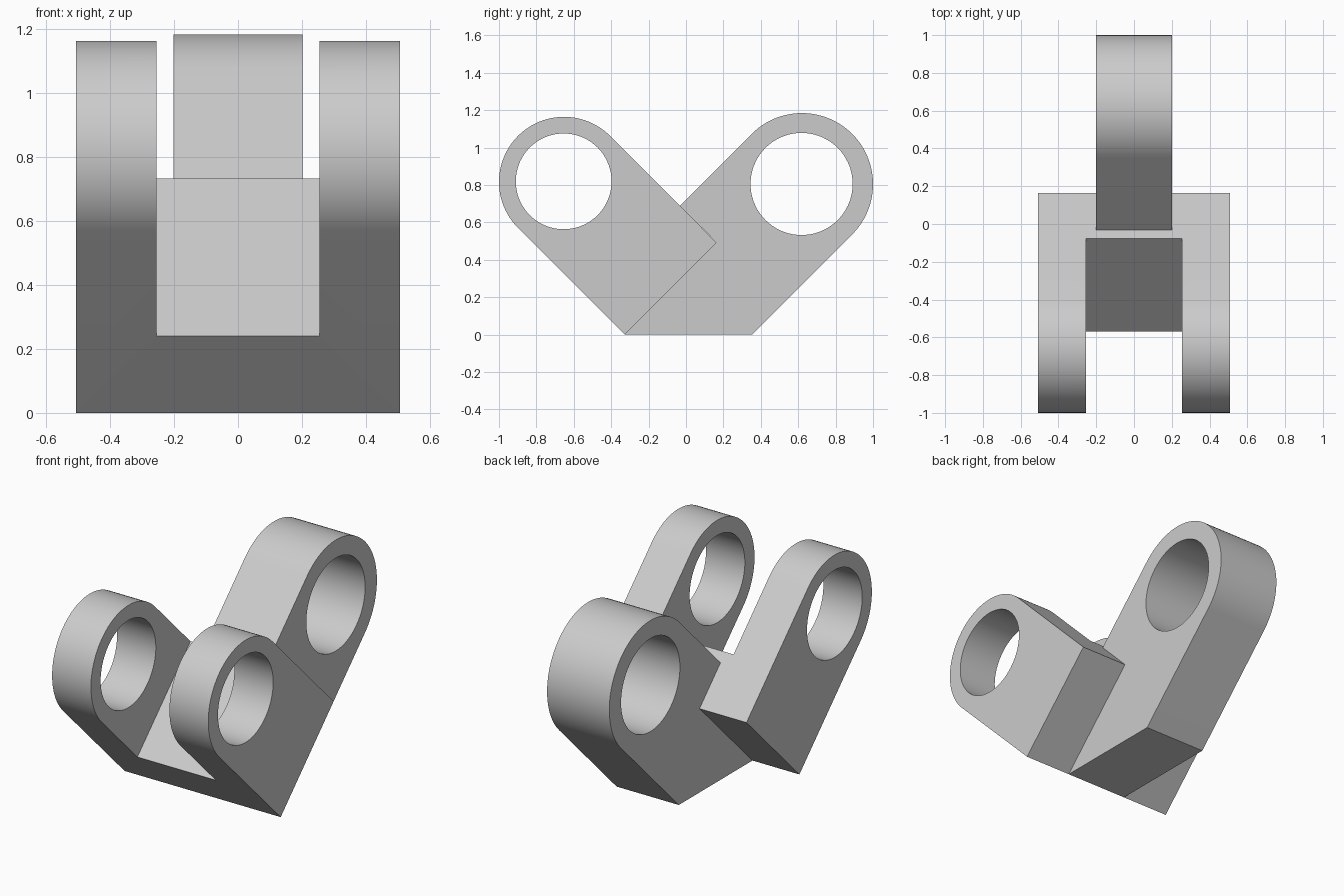
import bpy, bmesh, math

if "Cube" in bpy.data.objects:
    bpy.data.objects.remove(bpy.data.objects["Cube"])

grey = bpy.data.materials.new("plain grey")
grey.diffuse_color = (0.6, 0.6, 0.6, 1)
grey.use_nodes = True
grey.node_tree.nodes["Principled BSDF"].inputs["Base Color"].default_value = grey.diffuse_color


def arc(cy, cz, r, start, end, n):
    """Points on an arc in the side plane, angles in degrees."""
    angles = [math.radians(start + (end - start) * i / n) for i in range(n + 1)]
    return [(cy + r * math.cos(a), cz + r * math.sin(a)) for a in angles]


def prism(name, profile, half_width):
    """Side profile (y, z) extruded evenly to both sides along x."""
    bm = bmesh.new()
    face = bm.faces.new([bm.verts.new((-half_width, y, z)) for y, z in profile])
    new = bmesh.ops.extrude_face_region(bm, geom=[face])["geom"]
    verts = [v for v in new if isinstance(v, bmesh.types.BMVert)]
    bmesh.ops.translate(bm, verts=verts, vec=(2 * half_width, 0, 0))
    bmesh.ops.recalc_face_normals(bm, faces=bm.faces)
    mesh = bpy.data.meshes.new(name)
    bm.to_mesh(mesh)
    bm.free()
    mesh.materials.append(grey)
    obj = bpy.data.objects.new(name, mesh)
    bpy.context.collection.objects.link(obj)
    return obj


def activate(obj):
    bpy.ops.object.select_all(action='DESELECT')
    obj.select_set(True)
    bpy.context.view_layer.objects.active = obj


def cut(obj, profile, half_width):
    """Cut a prism out of the part and discard the cutter."""
    cutter = prism("cutter", profile, half_width)
    cutter.hide_render = True
    mod = obj.modifiers.new("cut", 'BOOLEAN')
    mod.operation = 'DIFFERENCE'
    mod.solver = 'EXACT'
    mod.object = cutter
    activate(obj)
    bpy.ops.object.modifier_apply(modifier=mod.name)
    bpy.data.objects.remove(cutter)


# Corners shared by the two arms along the sloping back of the fork
heel, tip = (-0.328, 0), (0.163, 0.492)

# Fork: wide leaning arm, bored through and slotted into two ears
fork = prism("fork", [heel, tip] + arc(-0.652, 0.816, 0.348, 45, 225, 48), 0.507)
cut(fork, arc(-0.654, 0.819, 0.256, 0, 360, 72)[:-1], 0.8)
cut(fork, [(-0.9, -0.09), (0.3, 1.11), (-0.6, 2.01), (-1.8, 0.81)], 0.255)

# Tongue: narrow bored arm leaning the other way, seated on the fork's back
tongue = prism("tongue", [heel, (0.355, 0)]
               + arc(0.62, 0.804, 0.38, -45, 135, 48)
               + [(-0.032, 0.688), tip], 0.202)
cut(tongue, arc(0.618, 0.805, 0.273, 0, 360, 72)[:-1], 0.8)

# Smooth the round ends and bores, keep the corners sharp
for part in (fork, tongue):
    activate(part)
    bpy.ops.object.shade_smooth_by_angle(angle=math.radians(30))
